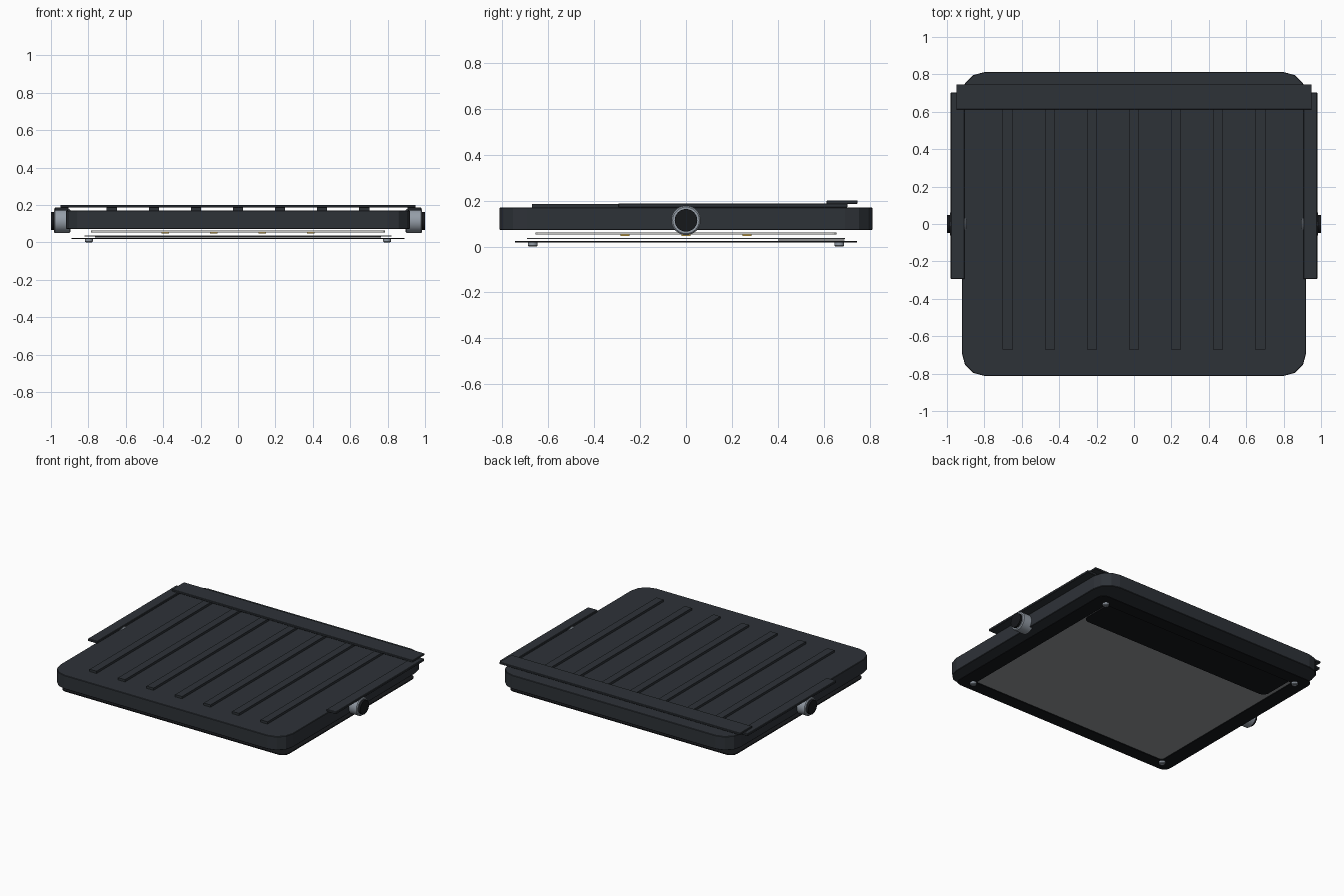
import bpy, bmesh, math

if "Cube" in bpy.data.objects:
    bpy.data.objects.remove(bpy.data.objects["Cube"])


def material(name, color):
    m = bpy.data.materials.new(name)
    m.diffuse_color = (*color, 1)
    m.use_nodes = True
    m.node_tree.nodes["Principled BSDF"].inputs["Base Color"].default_value = m.diffuse_color
    return m


DARK = material("dark_metal", (0.027, 0.032, 0.039))
BLACK = material("black", (0.008, 0.009, 0.011))
STEEL = material("steel", (0.3, 0.34, 0.39))
GLASS = material("diffuser_grey", (0.30, 0.32, 0.33))
WHITE = material("board_white", (0.6, 0.6, 0.57))
AMBER = material("amber", (0.8, 0.5, 0.08))


def finish(name, bm, mat, bevel=0):
    bmesh.ops.recalc_face_normals(bm, faces=bm.faces[:])
    me = bpy.data.meshes.new(name)
    bm.to_mesh(me)
    bm.free()
    ob = bpy.data.objects.new(name, me)
    bpy.context.collection.objects.link(ob)
    me.materials.append(mat)
    if bevel:
        b = ob.modifiers.new("bevel", "BEVEL")
        b.width, b.segments = bevel, 1
    return ob


def box(name, x0, x1, y0, y1, z0, z1, mat, bevel=0):
    bm = bmesh.new()
    bmesh.ops.create_cube(bm, size=1)
    for v in bm.verts:
        v.co = ((x0 + x1) / 2 + v.co.x * (x1 - x0),
                (y0 + y1) / 2 + v.co.y * (y1 - y0),
                (z0 + z1) / 2 + v.co.z * (z1 - z0))
    return finish(name, bm, mat, bevel)


def outline(hx, hy, r, seg, cy=0):
    # rounded rectangle, counter-clockwise
    pts = []
    for q, (sx, sy) in enumerate([(1, 1), (-1, 1), (-1, -1), (1, -1)]):
        for i in range(seg + 1):
            a = math.pi / 2 * (q + i / seg)
            pts.append((sx * (hx - r) + r * math.cos(a),
                        cy + sy * (hy - r) + r * math.sin(a)))
    return pts


def slab(name, pts, z0, z1, mat, bevel=0):
    bm = bmesh.new()
    f = bm.faces.new([bm.verts.new((x, y, z0)) for x, y in pts])
    res = bmesh.ops.extrude_face_region(bm, geom=[f])
    for v in res["geom"]:
        if isinstance(v, bmesh.types.BMVert):
            v.co.z = z1
    return finish(name, bm, mat, bevel)


def frame(name, outer, inner, z0, z1, mat):
    bm = bmesh.new()
    loops = [[bm.verts.new((x, y, z)) for x, y in p]
             for p, z in ((outer, z0), (outer, z1), (inner, z1), (inner, z0))]
    n = len(outer)
    for k in range(4):
        a, b = loops[k], loops[(k + 1) % 4]
        for i in range(n):
            j = (i + 1) % n
            bm.faces.new((a[i], a[j], b[j], b[i]))
    return finish(name, bm, mat)


def lathe(name, profile, origin, axis, mat, n=32):
    # profile of (radius, distance along axis); axis is 'x' (signed) or 'z'
    bm = bmesh.new()
    rings = []
    for r, d in profile:
        ring = []
        for i in range(n):
            c, s = r * math.cos(math.tau * i / n), r * math.sin(math.tau * i / n)
            o = (c, s, d) if axis == "z" else (d, c, s)
            ring.append(bm.verts.new([p + q for p, q in zip(origin, o)]))
        rings.append(ring)
    for a, b in zip(rings, rings[1:]):
        for i in range(n):
            bm.faces.new((a[i], a[(i + 1) % n], b[(i + 1) % n], b[i]))
    bm.faces.new(rings[0])
    bm.faces.new(rings[-1])
    ob = finish(name, bm, mat)
    bpy.ops.object.select_all(action="DESELECT")
    ob.select_set(True)
    bpy.context.view_layer.objects.active = ob
    bpy.ops.object.shade_smooth_by_angle(angle=math.radians(35))
    return ob


# Main housing with faceted corners
slab("housing", outline(0.92, 0.812, 0.12, 3), 0.072, 0.17, DARK, 0.003)

# Cooling fins
for i in range(7):
    x = (i - 3) * 0.225
    box(f"fin_{i + 1}", x - 0.027, x + 0.027, -0.67, 0.67, 0.165, 0.186, DARK)

# Rear cap strip across the fins
box("rear_strip", -0.95, 0.95, 0.612, 0.747, 0.186, 0.2, DARK, 0.002)

# Side rails, pivot knobs and knob caps
for side, s in (("left", -1), ("right", 1)):
    xs = sorted((s * 0.905, s * 0.98))
    box(f"{side}_rail", *xs, -0.295, 0.703, 0.17, 0.187, DARK, 0.003)
    lathe(f"{side}_knob", [(0.058, s * 0.895), (0.064, s * 0.901),
                           (0.064, s * 0.979), (0.058, s * 0.985)],
          (0, 0, 0.114), "x", STEEL)
    lathe(f"{side}_knob_cap", [(0.049, s * 0.975), (0.049, s)],
          (0, 0, 0.114), "x", BLACK)

# Light board with a grid of emitters
slab("light_board", outline(0.785, 0.655, 0.02, 3), 0.053, 0.062, WHITE)
for i in range(4):
    for j in range(3):
        x, y = (i - 1.5) * 0.26, (j - 1) * 0.265
        box(f"emitter_{i}_{j}", x - 0.02, x + 0.02, y - 0.02, y + 0.02,
            0.046, 0.053, AMBER)

# Diffuser, tinted band and bottom frame
slab("diffuser", outline(0.82, 0.692, 0.02, 3), 0.032, 0.037, GLASS)
slab("tinted_band", outline(0.765, 0.145, 0.045, 6, 0.545), 0.026, 0.031, BLACK)
frame("bottom_frame", outline(0.89, 0.745, 0.05, 4), outline(0.785, 0.655, 0.02, 4),
      0.017, 0.023, BLACK)

# Corner feet
for i, (sx, sy) in enumerate([(1, 1), (-1, 1), (-1, -1), (1, -1)]):
    lathe(f"foot_{i + 1}", [(0.016, 0), (0.021, 0.004), (0.021, 0.018)],
          (sx * 0.797, sy * 0.667, 0), "z", STEEL, 20)
